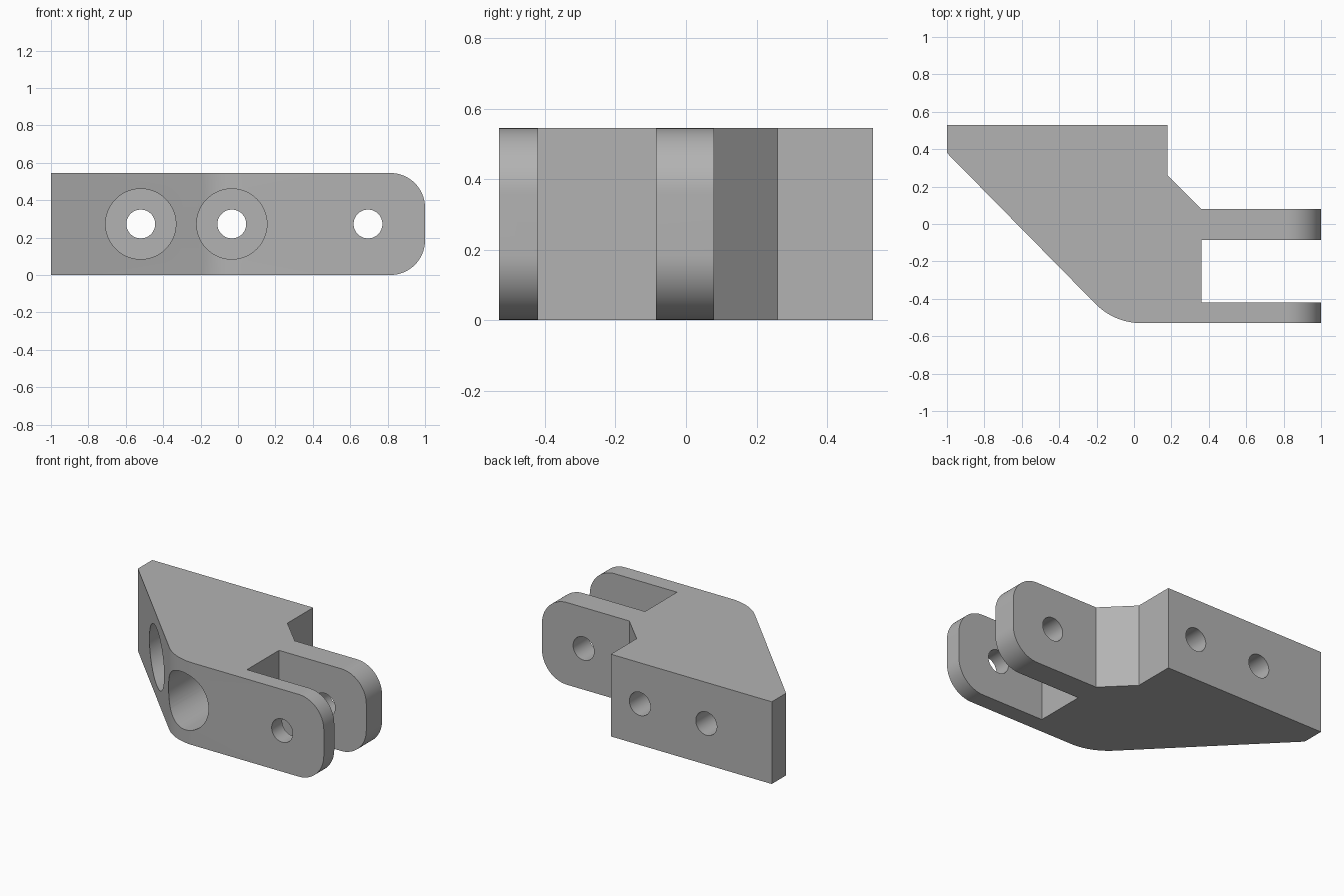
import bpy
import bmesh
from math import cos, sin, radians, pi
from mathutils import Vector

if "Cube" in bpy.data.objects:
    bpy.data.objects.remove(bpy.data.objects["Cube"])

HEIGHT = 0.545
MID = HEIGHT / 2
BACK = 0.53

grey = bpy.data.materials.new("plain grey")
grey.use_nodes = True
grey.diffuse_color = (0.45, 0.45, 0.45, 1)
grey.node_tree.nodes["Principled BSDF"].inputs["Base Color"].default_value = grey.diffuse_color


def arc(cx, cy, radius, start, end, steps):
    angles = [radians(start + (end - start) * i / steps) for i in range(steps + 1)]
    return [(cx + radius * cos(a), cy + radius * sin(a)) for a in angles]


def prism(name, points, offset):
    """Extrude a closed loop of 3D points along an offset."""
    bm = bmesh.new()
    face = bm.faces.new([bm.verts.new(p) for p in points])
    result = bmesh.ops.extrude_face_region(bm, geom=[face])
    moved = [v for v in result["geom"] if isinstance(v, bmesh.types.BMVert)]
    bmesh.ops.translate(bm, verts=moved, vec=Vector(offset))
    bmesh.ops.recalc_face_normals(bm, faces=bm.faces)
    mesh = bpy.data.meshes.new(name)
    bm.to_mesh(mesh)
    bm.free()
    mesh.materials.append(grey)
    obj = bpy.data.objects.new(name, mesh)
    bpy.context.collection.objects.link(obj)
    return obj


def carve(target, cutter, operation="DIFFERENCE"):
    """Apply a boolean, then discard its cutter."""
    bpy.context.view_layer.objects.active = target
    mod = target.modifiers.new(cutter.name, "BOOLEAN")
    mod.operation = operation
    mod.solver = "EXACT"
    mod.object = cutter
    bpy.ops.object.modifier_apply(modifier=mod.name)
    bpy.data.objects.remove(cutter)


def drill(target, name, x, radius, front, back):
    ring = arc(x, MID, radius, 0, 360, 64)[:-1]
    carve(target, prism(name, [(px, front, pz) for px, pz in ring], (0, back - front, 0)))


# Bracket plan: slanted side, rounded front bend, two fork arms, stepped back
plan = [(-1, BACK), (-1, 0.38)]
plan += arc(0.04, -0.185, 0.345, 225, 270, 16)
plan += [(1, -BACK), (1, -0.42), (0.36, -0.42), (0.36, -0.085),
         (1, -0.085), (1, 0.08), (0.36, 0.08), (0.18, 0.26), (0.18, BACK)]
bracket = prism("clevis_bracket", [(x, y, 0) for x, y in plan], (0, 0, HEIGHT))

# Rounded tips of the fork arms
R = 0.185
side = [(-1.2, HEIGHT + 0.1), (-1.2, -0.1), (0.6, -0.1), (0.6, 0)]
side += arc(1 - R, R, R, -90, 0, 20) + arc(1 - R, HEIGHT - R, R, 0, 90, 20)
side += [(0.6, HEIGHT), (0.6, HEIGHT + 0.1)]
carve(bracket, prism("arm_rounding", [(x, -1, z) for x, z in side], (0, 2, 0)), "INTERSECT")

# Pivot hole through both arms
drill(bracket, "pivot_hole", 0.695, 0.077, -1, 1)

# Counterbored mounting holes
for x in (-0.52, -0.033):
    drill(bracket, "counterbore", x, 0.188, -1, 0.26)
    drill(bracket, "bolt_hole", x, 0.077, -1, 1)

# Smooth curved walls, keep the machined edges crisp
bpy.ops.object.select_all(action="DESELECT")
bracket.select_set(True)
bpy.context.view_layer.objects.active = bracket
bpy.ops.object.shade_smooth_by_angle(angle=radians(30))
